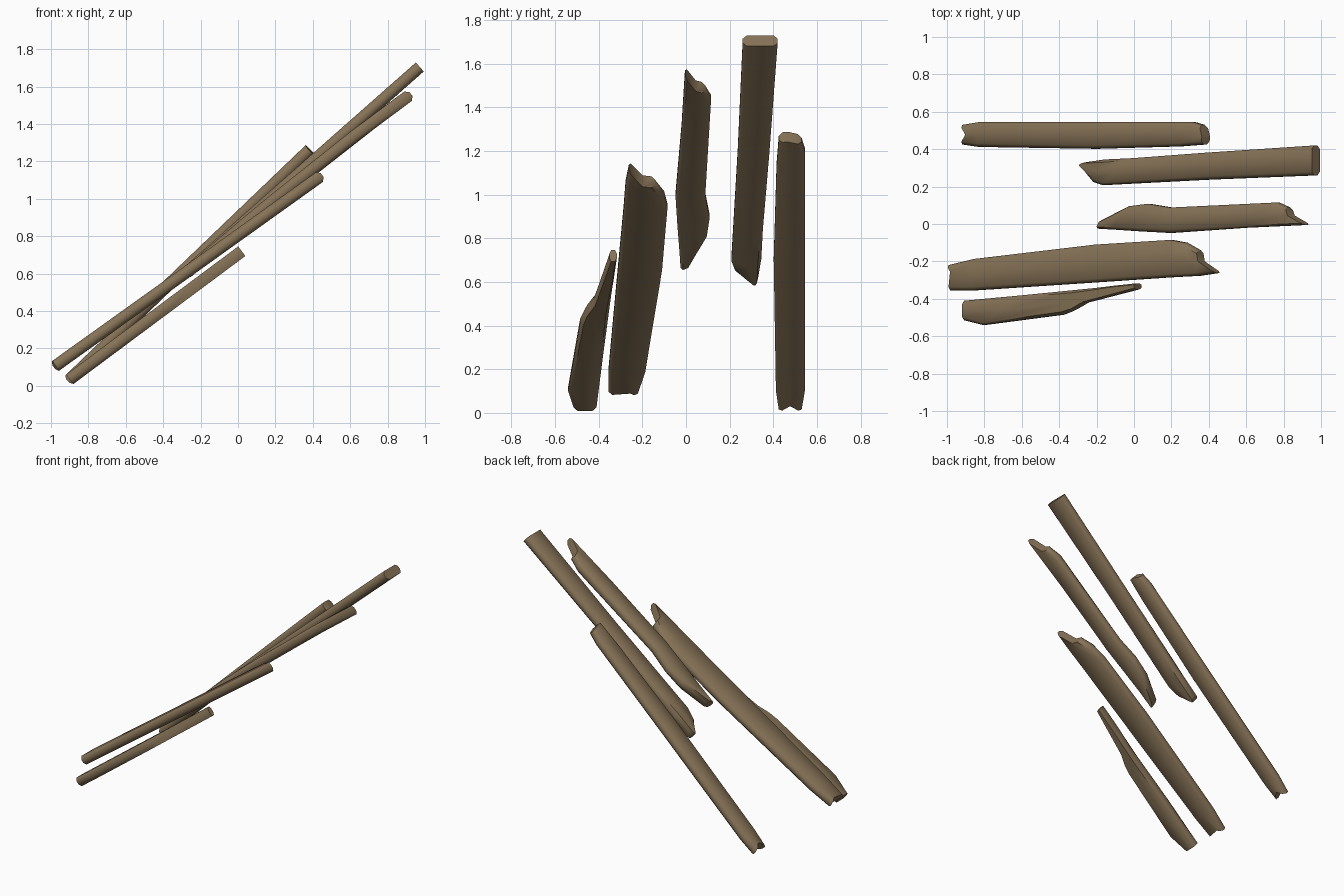
import bpy, bmesh, math
from mathutils import Vector

if "Cube" in bpy.data.objects:
    bpy.data.objects.remove(bpy.data.objects["Cube"])

wood = bpy.data.materials.new("weathered_brown_wood")
wood.diffuse_color = (0.24, 0.17, 0.095, 1)
wood.use_nodes = True
wood.node_tree.nodes["Principled BSDF"].inputs["Base Color"].default_value = wood.diffuse_color
H, BEVEL = 0.032, 0.018   # half thickness, edge rounding


def plank(name, start, end, low, high, first=None, last=None, bow=0.0):
    """Loft a tilted plank. start/end: (x, z) of the mid line; low/high: its two
    edges in plan; first/last: plan position of the centre of each broken end."""
    (x0, z0), (x1, z1) = start, end
    slope = math.atan2(z1 - z0, x1 - x0)
    normal = Vector((-math.sin(slope), 0, math.cos(slope)))

    def place(p, h):
        t = (p.x - x0) / (x1 - x0)
        z = z0 + t * (z1 - z0) + bow * 4 * t * (1 - t)
        return Vector((p.x, p.y, z)) + normal * h

    bm = bmesh.new()
    rings = []
    for i, (l, h) in enumerate(zip(low, high)):
        l, h = Vector(l), Vector(h)
        m = (l + h) / 2
        if i == 0 and first:
            m = Vector(first)
        if i == len(low) - 1 and last:
            m = Vector(last)
        li = l.lerp(m, min(0.45, BEVEL / (m - l).length))
        hi = h.lerp(m, min(0.45, BEVEL / (m - h).length))
        section = [(l, -.4 * H), (l, .4 * H), (li, H), (m, H), (hi, H),
                   (h, .4 * H), (h, -.4 * H), (hi, -H), (m, -H), (li, -H)]
        rings.append([bm.verts.new(place(p, k)) for p, k in section])
    n = len(rings[0])
    for a, b in zip(rings, rings[1:]):
        for j in range(n):
            k = (j + 1) % n
            bm.faces.new((a[j], a[k], b[k], b[j]))
    # end caps, split at the centre so notches stay clean
    for r in (rings[0], rings[-1]):
        bm.faces.new((r[0], r[1], r[2], r[3], r[8], r[9]))
        bm.faces.new((r[3], r[4], r[5], r[6], r[7], r[8]))
    bmesh.ops.recalc_face_normals(bm, faces=bm.faces)
    me = bpy.data.meshes.new(name)
    bm.to_mesh(me)
    bm.free()
    me.materials.append(wood)
    ob = bpy.data.objects.new(name, me)
    bpy.context.collection.objects.link(ob)
    bpy.ops.object.select_all(action='DESELECT')
    ob.select_set(True)
    bpy.context.view_layer.objects.active = ob
    bpy.ops.object.shade_smooth_by_angle(angle=math.radians(55))


# Rearmost long plank
plank("back_plank", (-.91, .025), (.39, 1.27),
      [(-.91, .425), (-.82, .412), (-.2, .402), (.25, .415), (.38, .425)],
      [(-.91, .53), (-.82, .545), (-.2, .545), (.32, .545), (.37, .53)],
      first=(-.88, .477), last=(.385, .465))

# Highest plank, pointed at its lower end
plank("upper_plank", (-.28, .60), (.972, 1.705),
      [(-.275, .305), (-.21, .225), (-.16, .208), (.4, .237), (.972, .26)],
      [(-.25, .33), (-.15, .345), (0, .352), (.4, .382), (.972, .42)],
      first=(-.27, .319))

# Short middle plank, splintered at both ends
plank("middle_plank", (-.18, .68), (.925, 1.56),
      [(-.185, -.025), (-.1, -.03), (.05, -.04), (.2, -.048), (.6, -.02), (.925, -.005)],
      [(-.165, .02), (-.02, .095), (.08, .108), (.2, .088), (.77, .115), (.825, .09)],
      last=(.84, .045), bow=.02)

# Wide lower plank with a notched tip
plank("wide_plank", (-.985, .10), (.45, 1.127),
      [(-.975, -.355), (-.85, -.355), (-.2, -.312), (.2, -.285), (.35, -.277), (.45, -.262)],
      [(-.985, -.22), (-.85, -.187), (-.2, -.11), (.2, -.085), (.28, -.1), (.35, -.14)],
      first=(-.965, -.255), last=(.36, -.2))

# Short front plank, tapering to a narrow tip
plank("front_plank", (-.9, .035), (.02, .72),
      [(-.9, -.515), (-.8, -.54), (-.38, -.485), (-.33, -.465), (-.27, -.425), (.02, -.35)],
      [(-.9, -.41), (-.6, -.382), (-.3, -.352), (-.2, -.342), (-.1, -.33), (.02, -.317)])
